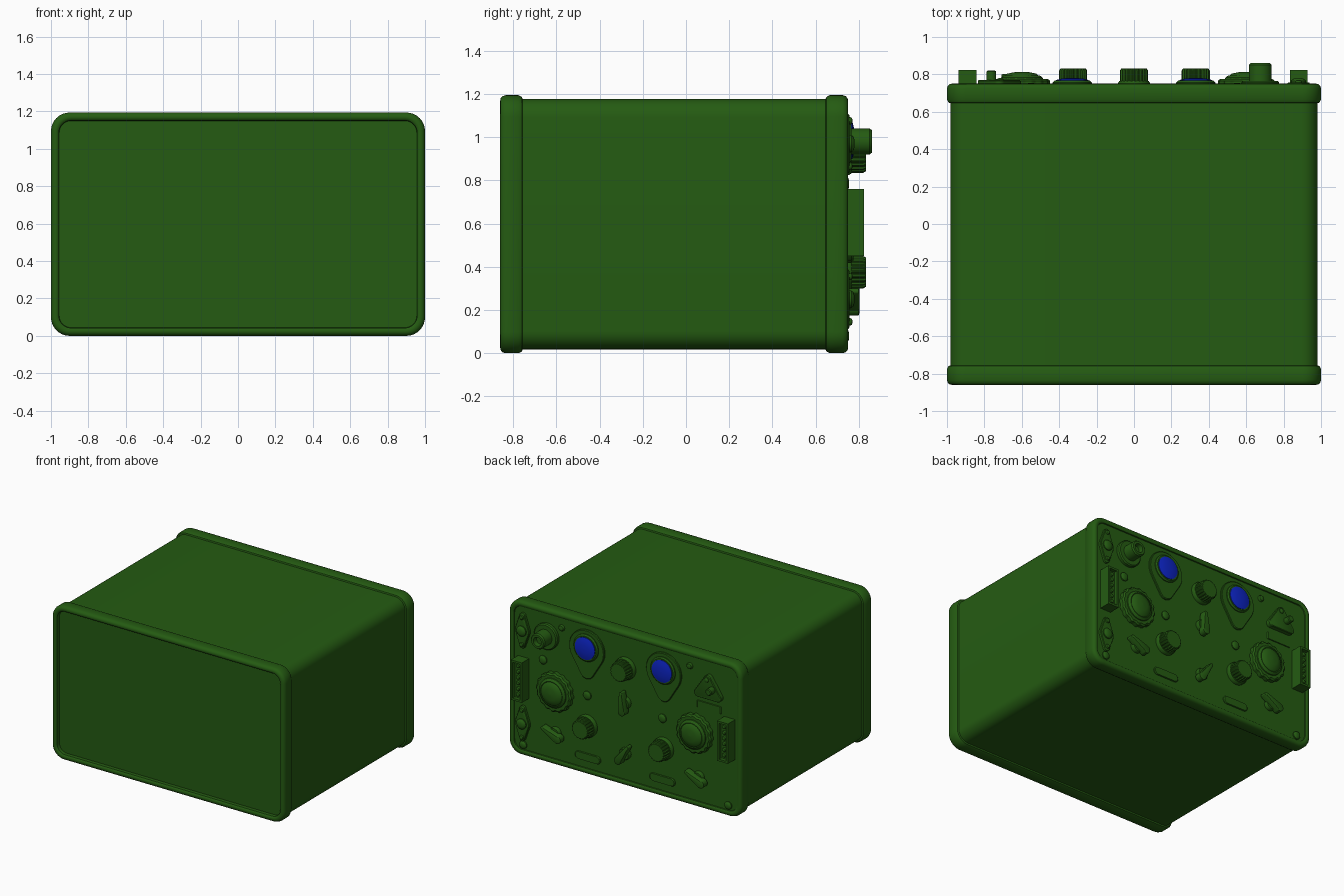
import bpy, bmesh, math
from mathutils import Vector
from mathutils.geometry import convex_hull_2d

if "Cube" in bpy.data.objects:
    bpy.data.objects.remove(bpy.data.objects["Cube"])

PANEL = 0.735  # y of the recessed control panel


def material(name, color):
    m = bpy.data.materials.new(name)
    m.diffuse_color = color
    m.use_nodes = True
    m.node_tree.nodes["Principled BSDF"].inputs["Base Color"].default_value = m.diffuse_color
    return m


GREEN = material("olive_green", (0.018, 0.105, 0.006, 1))
BLUE = material("lamp_blue", (0.004, 0.018, 0.55, 1))


def loft(name, rings, mat=GREEN, angle=35):
    """Skin a list of equal-length rings of 3D points and cap both ends."""
    bm = bmesh.new()
    loops = [[bm.verts.new(p) for p in ring] for ring in rings]
    n = len(loops[0])
    for a, b in zip(loops, loops[1:]):
        for i in range(n):
            j = (i + 1) % n
            bm.faces.new((a[i], a[j], b[j], b[i]))
    bm.faces.new(loops[0])
    bm.faces.new(loops[-1])
    bmesh.ops.recalc_face_normals(bm, faces=bm.faces)
    me = bpy.data.meshes.new(name)
    bm.to_mesh(me)
    bm.free()
    ob = bpy.data.objects.new(name, me)
    bpy.context.collection.objects.link(ob)
    me.materials.append(mat)
    bpy.ops.object.select_all(action='DESELECT')
    ob.select_set(True)
    bpy.context.view_layer.objects.active = ob
    bpy.ops.object.shade_smooth_by_angle(angle=math.radians(angle))
    return ob


def case_ring(y, inset, r=0.1):
    """Rounded rectangle of the case outline, shrunk by inset."""
    hx, hz, r = 1 - inset, 0.597 - inset, r - inset * 0.8
    pts = []
    for k, (sx, sz) in enumerate(((1, 1), (-1, 1), (-1, -1), (1, -1))):
        for i in range(9):
            a = math.radians(90 * k + 90 * i / 8)
            pts.append((sx * (hx - r) + r * math.cos(a), y,
                        0.597 + sz * (hz - r) + r * math.sin(a)))
    return pts


def turned(name, x, z, profile, n=32, teeth=0.0, mat=GREEN):
    """Lathe about the y axis; teeth shrinks alternate pairs of points."""
    rings = []
    for r, y in profile:
        r = max(r, 0.0005)
        ring = []
        for i in range(n):
            q = r * (1 - teeth) if i % 4 > 1 else r
            a = 2 * math.pi * i / n
            ring.append((x + q * math.cos(a), y, z + q * math.sin(a)))
        rings.append(ring)
    return loft(name, rings, mat)


def plate(name, x, z, circles, top, base=PANEL - 0.01, chamfer=0.94):
    """Raised plate whose outline is the hull of a few circles (dx, dz, r)."""
    pts = [Vector((cx + r * math.cos(math.pi * i / 16), cz + r * math.sin(math.pi * i / 16)))
           for cx, cz, r in circles for i in range(32)]
    out = [pts[i] for i in convex_hull_2d(pts)]
    mid = sum(out, Vector((0, 0))) / len(out)
    rings = []
    for y, s in ((base, 1), (top - 0.005, 1), (top, chamfer)):
        rings.append([(x + mid.x + (p.x - mid.x) * s, y, z + mid.y + (p.y - mid.y) * s) for p in out])
    return loft(name, rings)


def dome(name, x, z, r, base=PANEL, h=0.02):
    turned(name, x, z, [(r, base - 0.01), (r, base + h * 0.4), (r * 0.8, base + h * 0.8),
                        (r * 0.4, base + h), (0, base + h)], 20)


# Case shell and the two rounded end rims with recessed panels
loft("case_body", [case_ring(-0.78, 0.018), case_ring(0.68, 0.018)])
loft("front_rim", [case_ring(y, i) for y, i in (
    (-0.755, 0.02), (-0.76, 0.008), (-0.775, 0), (-0.835, 0), (-0.85, 0.005), (-0.858, 0.015),
    (-0.86, 0.026), (-0.857, 0.036), (-0.85, 0.042), (-0.825, 0.044))])
loft("back_rim", [case_ring(y, i) for y, i in (
    (0.645, 0.02), (0.65, 0.008), (0.665, 0), (0.725, 0), (0.74, 0.005), (0.748, 0.015),
    (0.75, 0.026), (0.747, 0.036), (0.743, 0.042), (PANEL, 0.044))])

# Knurled knobs
for i, (x, z) in enumerate(((0, 0.91), (0.33, 0.375), (-0.325, 0.375))):
    turned(f"knob_skirt_{i}", x, z, [(0.085, 0.725), (0.085, 0.755), (0.078, 0.765), (0, 0.765)])
    turned(f"knurled_knob_{i}", x, z, [(0.075, 0.76), (0.075, 0.82), (0.068, 0.832), (0, 0.832)], 80, 0.08)

# Blue lamps on teardrop plates
for i, x in enumerate((0.33, -0.33)):
    plate(f"lamp_plate_{i}", x, 0.97, [(0, 0, 0.15), (0, -0.17, 0.06)], 0.75, chamfer=0.97)
    turned(f"lamp_bezel_{i}", x, 0.985, [(0.105, 0.74), (0.105, 0.757), (0.095, 0.766), (0.085, 0.766), (0, 0.766)])
    turned(f"lamp_lens_{i}", x, 0.985, [(0.086, 0.755), (0.086, 0.77), (0.06, 0.777), (0.03, 0.78), (0, 0.781)], mat=BLUE)

# Large domed dials with notched rings
for i, x in enumerate((0.6, -0.6)):
    turned(f"dial_ring_{i}", x, 0.57, [(0.152, 0.725), (0.152, 0.765), (0.14, 0.775), (0, 0.775)], 64, 0.05)
    turned(f"dial_dome_{i}", x, 0.57, [(0.115, 0.77), (0.112, 0.782), (0.095, 0.795), (0.09, 0.793),
                                       (0.08, 0.803), (0.045, 0.811), (0, 0.814)])

# Pointer switches
for i, (x, z, dx, dz) in enumerate(((0, 0.645, 0.05, 1), (0.6, 0.25, 0.9, 0.42),
                                    (0, 0.25, -0.55, 0.83), (-0.63, 0.235, 0.9, 0.45))):
    turned(f"switch_base_{i}", x, z, [(0.045, 0.725), (0.045, 0.755), (0.04, 0.765), (0, 0.765)], 24)
    plate(f"switch_pointer_{i}", x, z, [(-dx * 0.055, -dz * 0.055, 0.03), (dx * 0.085, dz * 0.085, 0.013)],
          0.803, base=0.75, chamfer=0.85)

# Antenna socket: flange, barrel and hollow end
turned("socket_flange", 0.675, 0.98, [(0.1, 0.725), (0.1, 0.757), (0.092, 0.765), (0, 0.765)])
turned("socket_barrel", 0.675, 0.98, [(0.06, 0.76), (0.06, 0.85), (0.052, 0.86), (0.034, 0.86), (0.03, 0.825), (0, 0.825)])

# Edge connectors: rectangular troughs with rows of pins
for i, x in enumerate((0.88, -0.89)):
    def box(hx, hz, y):
        return [(x + sx * hx, y, 0.605 + sz * hz) for sx, sz in ((1, 1), (-1, 1), (-1, -1), (1, -1))]
    loft(f"connector_{i}", [box(0.047, 0.155, 0.725), box(0.047, 0.155, 0.824),
                            box(0.031, 0.139, 0.824), box(0.031, 0.139, 0.795)])
    for k in range(6):
        dome(f"connector_pin_{i}_{k}", x, 0.495 + k * 0.044, 0.016, 0.795, 0.018)

# Diamond-shaped jack plates
for i, z in enumerate((0.97, 0.25)):
    plate(f"jack_plate_{i}", 0.88, z, [(0, 0, 0.06), (0, 0.115, 0.022), (0, -0.115, 0.022)], 0.757)
    dome(f"jack_cap_{i}", 0.88, z, 0.04, 0.755, 0.025)
    for s in (1, -1):
        dome(f"jack_screw_{i}_{s}", 0.88, z + s * 0.105, 0.017, 0.755, 0.015)

# Triangular plate with post, and label strip beneath
plate("triangle_plate", -0.72, 0.95, [(0, 0.075, 0.03), (0.085, -0.05, 0.03), (-0.085, -0.05, 0.03)], 0.77)
turned("triangle_post", -0.763, 0.955, [(0.026, 0.76), (0.026, 0.815), (0.02, 0.82), (0, 0.82)], 20)
dome("triangle_screw", -0.715, 1.02, 0.018, 0.768, 0.012)
plate("label_strip", -0.715, 0.8, [(sx * 0.1, sz * 0.024, 0.004) for sx in (1, -1) for sz in (1, -1)], 0.742)

# Small plates and fasteners
for i, x in enumerate((0.325, -0.315)):
    plate(f"slot_plate_{i}", x, 0.13, [(0.08, 0, 0.03), (-0.08, 0, 0.03)], 0.746)
for i, (x, z, r) in enumerate(((0.71, 0.785, 0.033), (0.33, 0.61, 0.033), (-0.315, 0.605, 0.033),
                               (0.55, 1.075, 0.024), (-0.55, 1.075, 0.024),
                               (0.88, 0.08, 0.03), (-0.88, 0.08, 0.03))):
    dome(f"panel_screw_{i}", x, z, r)
